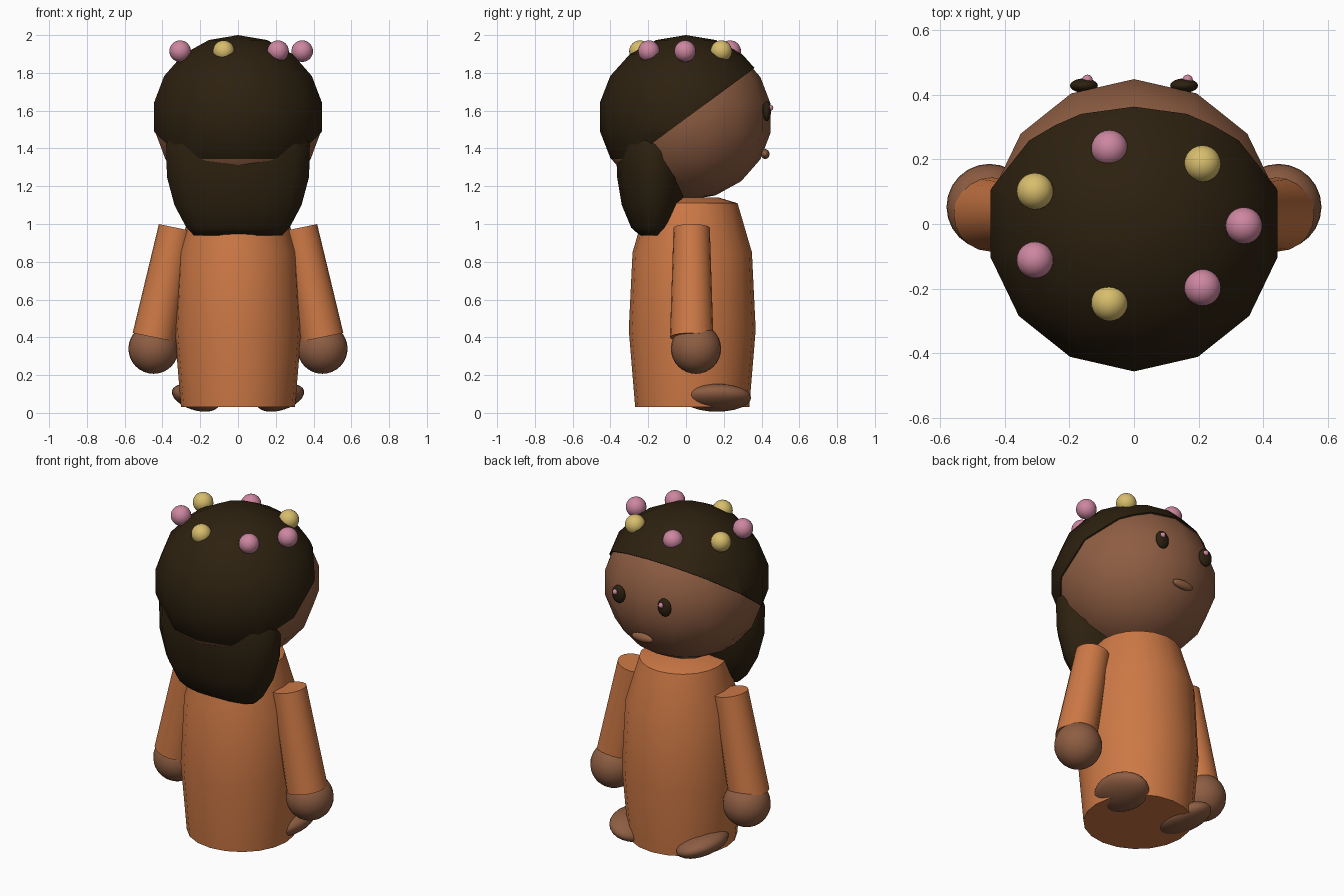
import bpy
import bmesh
from math import sin, cos, pi, tau, radians
from mathutils import Vector, Matrix

if "Cube" in bpy.data.objects:
    bpy.data.objects.remove(bpy.data.objects["Cube"])


def material(name, rgb):
    mat = bpy.data.materials.new(name)
    mat.use_nodes = True
    mat.diffuse_color = (*rgb, 1)
    mat.node_tree.nodes["Principled BSDF"].inputs["Base Color"].default_value = (*rgb, 1)
    return mat


SKIN = material("brown skin", (0.27, 0.11, 0.055))
CLOTH = material("orange cloth", (0.61, 0.19, 0.06))
HAIR = material("dark brown hair", (0.026, 0.015, 0.005))
PINK = material("pink bead", (0.61, 0.24, 0.35))
YELLOW = material("yellow bead", (0.68, 0.51, 0.15))


def finish(bm, name, mat, angle=50):
    bmesh.ops.recalc_face_normals(bm, faces=bm.faces)
    mesh = bpy.data.meshes.new(name)
    bm.to_mesh(mesh)
    bm.free()
    mesh.materials.append(mat)
    obj = bpy.data.objects.new(name, mesh)
    bpy.context.collection.objects.link(obj)
    bpy.ops.object.select_all(action="DESELECT")
    obj.select_set(True)
    bpy.context.view_layer.objects.active = obj
    bpy.ops.object.shade_smooth_by_angle(angle=radians(angle))
    return obj


def loft(rings, y, segments):
    """Stack elliptical rings given as (z, x radius, y radius)."""
    bm = bmesh.new()
    loops = []
    for z, rx, ry in rings:
        loops.append([bm.verts.new((rx * sin(tau * i / segments),
                                    y - ry * cos(tau * i / segments), z))
                      for i in range(segments)])
    for low, high in zip(loops, loops[1:]):
        for i in range(segments):
            j = (i + 1) % segments
            bm.faces.new((low[i], low[j], high[j], high[i]))
    bm.faces.new(loops[0])
    bm.faces.new(loops[-1])
    return bm


def ball(centre, radii, segments=24, rings=16, tilt=0):
    """Ellipsoid with a vertex column on the y axis, tilted about y."""
    bm = bmesh.new()
    bmesh.ops.create_uvsphere(bm, u_segments=segments, v_segments=rings, radius=1)
    start = max(bm.verts, key=lambda v: v.co.y + v.co.x * 0.01 - abs(v.co.z) * 0.1).co
    turn = Vector((start.x, start.y)).angle_signed(Vector((0, 1)))
    move = (Matrix.Translation(centre) @ Matrix.Rotation(tilt, 4, "Y")
            @ Matrix.Diagonal((*radii, 1)) @ Matrix.Rotation(-turn, 4, "Z"))
    bmesh.ops.transform(bm, matrix=move, verts=bm.verts)
    return bm


# Gown
gown = [(0.03, 0.302, 0.302), (0.44, 0.336, 0.336), (0.85, 0.316, 0.316),
        (1.11, 0.24, 0.24), (1.14, 0.14, 0.14)]
finish(loft(gown, 0.033, 20), "gown", CLOTH)

# Head
finish(ball((0, 0, 1.56), (0.455, 0.455, 0.435), 14, 9), "head", SKIN)

# Hair cap, sliced along a plane rising toward the face
cap = ball((0, 0, 1.567), (0.463, 0.463, 0.433), 14, 9)
cut = bmesh.ops.bisect_plane(cap, geom=cap.verts[:] + cap.edges[:] + cap.faces[:],
                             plane_co=(0, 0.355, 1.82), plane_no=(0, 0.737, -1),
                             clear_outer=True)
bmesh.ops.holes_fill(cap, edges=[e for e in cap.edges if e.is_boundary])
finish(cap, "hair_cap", HAIR)

# Hair hanging behind the neck
fall = [(0.94, 0.24, 0.07), (0.98, 0.28, 0.115), (1.1, 0.345, 0.165),
        (1.25, 0.386, 0.19), (1.42, 0.39, 0.195), (1.55, 0.33, 0.15)]
finish(loft(fall, -0.175, 14), "hair_back", HAIR, 70)

# Beads around the crown
for i in range(7):
    a = tau * i / 7
    finish(ball((0.34 * cos(a), 0.245 * sin(a) - 0.005, 1.915), (0.057,) * 3),
           f"bead_{i + 1}", YELLOW if i % 2 else PINK)

# Arms, hands, feet and eyes
for side, s in (("left", 1), ("right", -1)):
    top, wrist = Vector((s * 0.325, 0.03, 0.98)), Vector((s * 0.445, 0.03, 0.4))
    axis = top - wrist
    arm = bmesh.new()
    bmesh.ops.create_cone(arm, cap_ends=True, segments=20, radius1=0.115,
                          radius2=0.096, depth=axis.length)
    place = (Matrix.Translation((top + wrist) / 2)
             @ axis.to_track_quat("Z", "Y").to_matrix().to_4x4())
    bmesh.ops.transform(arm, matrix=place, verts=arm.verts)
    finish(arm, f"{side}_sleeve", CLOTH)
    finish(ball((s * 0.447, 0.053, 0.34), (0.133,) * 3), f"{side}_hand", SKIN)
    finish(ball((s * 0.225, 0.163, 0.08), (0.13, 0.182, 0.065), tilt=-s * radians(18)),
           f"{side}_foot", SKIN)
    finish(ball((s * 0.155, 0.428, 1.598), (0.043, 0.022, 0.053)), f"{side}_eye", HAIR)
    finish(ball((s * 0.155 + 0.011, 0.446, 1.615), (0.016,) * 3, 16, 10),
           f"{side}_eye_glint", PINK)

# Mouth
finish(ball((0, 0.42, 1.37), (0.07, 0.022, 0.026)), "mouth", SKIN)
